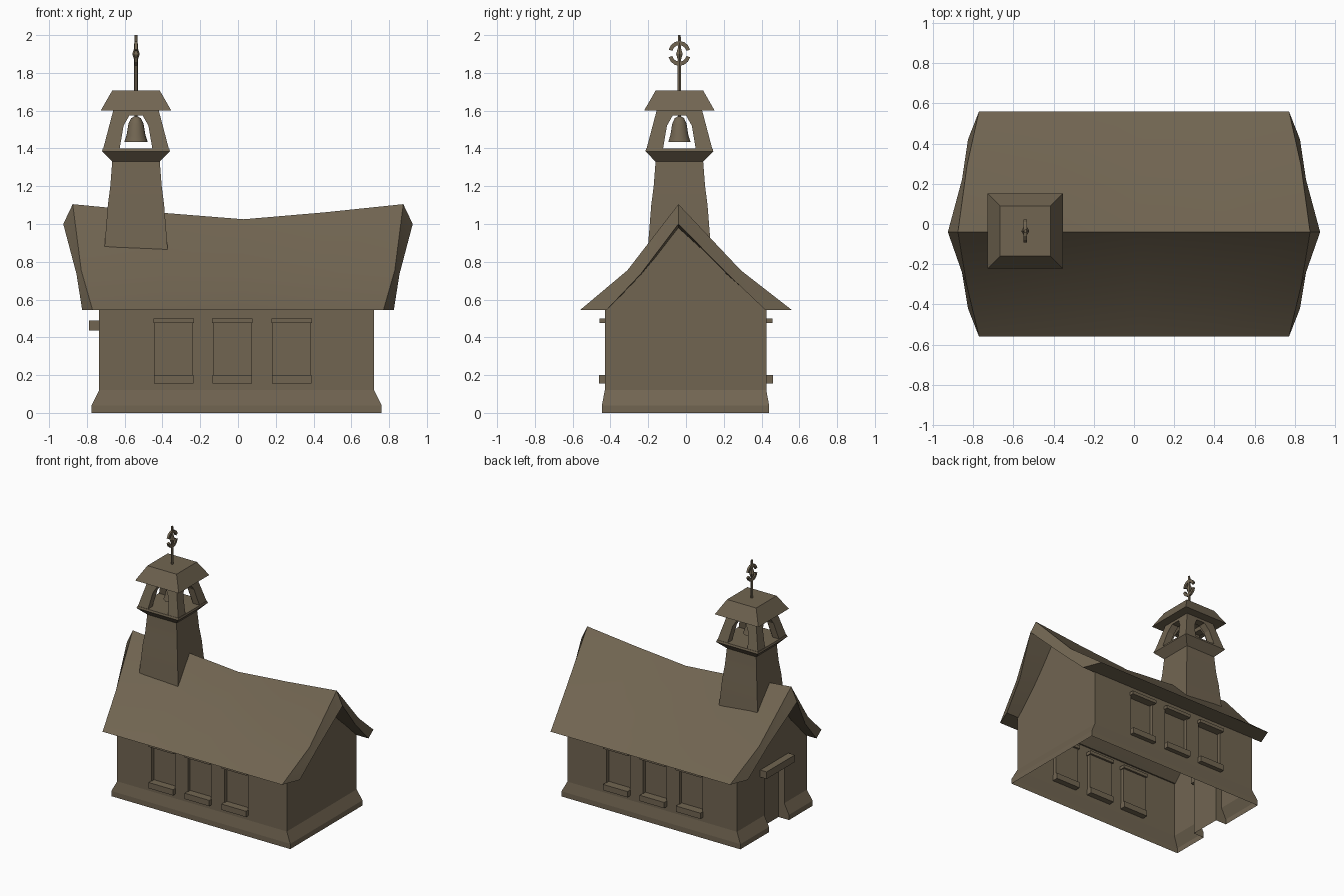
import bpy, bmesh, math
from mathutils import Matrix, Vector

if "Cube" in bpy.data.objects:
    bpy.data.objects.remove(bpy.data.objects["Cube"])

mat = bpy.data.materials.new("weathered_wood")
mat.diffuse_color = (0.165, 0.13, 0.083, 1)
mat.use_nodes = True
mat.node_tree.nodes["Principled BSDF"].inputs["Base Color"].default_value = mat.diffuse_color
CX, CY = -0.54, -0.035          # tower axis


def make(name, bm, smooth=0):
    bmesh.ops.recalc_face_normals(bm, faces=bm.faces)
    me = bpy.data.meshes.new(name)
    bm.to_mesh(me)
    bm.free()
    me.materials.append(mat)
    ob = bpy.data.objects.new(name, me)
    bpy.context.collection.objects.link(ob)
    if smooth:
        bpy.ops.object.select_all(action='DESELECT')
        ob.select_set(True)
        bpy.context.view_layer.objects.active = ob
        bpy.ops.object.shade_smooth_by_angle(angle=math.radians(smooth))
    return ob


def add_box(bm, x0, x1, y0, y1, z0, z1):
    m = Matrix.Translation(((x0 + x1) / 2, (y0 + y1) / 2, (z0 + z1) / 2)) @ \
        Matrix.Diagonal((x1 - x0, y1 - y0, z1 - z0, 1))
    bmesh.ops.create_cube(bm, size=1, matrix=m)


def loft(bm, rings, closed=True, cap0=False, cap1=False):
    rows = [[bm.verts.new(p) for p in r] for r in rings]
    n = len(rows[0])
    for a, b in zip(rows, rows[1:]):
        for i in range(n if closed else n - 1):
            j = (i + 1) % n
            bm.faces.new((a[i], a[j], b[j], b[i]))
    if cap0:
        bm.faces.new(rows[0])
    if cap1:
        bm.faces.new(rows[-1])


def squares(prof):
    return [[(CX + sx * h, CY + sy * h, z) for sx, sy in ((-1, -1), (1, -1), (1, 1), (-1, 1))]
            for h, z in prof]


def lathe(prof, n):
    return [[(CX + r * math.cos(2 * math.pi * i / n), CY + r * math.sin(2 * math.pi * i / n), z)
             for i in range(n)] for r, z in prof]


WINDOWS = (-0.34, -0.03, 0.285)
DY0, DY1 = -0.155, 0.09         # door opening

# walls with gables, window and door recesses cut in
bm = bmesh.new()
gable = [(-0.43, 0.12), (0.425, 0.12), (0.425, 0.555), (-0.04, 0.98), (-0.43, 0.555)]
loft(bm, [[(x, y, z) for y, z in gable] for x in (-0.735, 0.72)], True, True, True)
walls = make("walls", bm)
bm = bmesh.new()
for x in WINDOWS:
    add_box(bm, x - 0.1, x + 0.1, -0.5, -0.4, 0.18, 0.485)
    add_box(bm, x - 0.1, x + 0.1, 0.395, 0.5, 0.18, 0.485)
add_box(bm, -0.85, -0.685, DY0, DY1, 0.0, 0.45)
cutter = make("recess_cutter", bm)
cutter.hide_render = True
mod = walls.modifiers.new("recess", 'BOOLEAN')
mod.operation, mod.solver, mod.object = 'DIFFERENCE', 'EXACT', cutter
dg = bpy.context.evaluated_depsgraph_get()
cut = bpy.data.meshes.new_from_object(walls.evaluated_get(dg))
walls.modifiers.clear()
walls.data = cut
bpy.data.objects.remove(cutter)
bm = bmesh.new()
bm.from_mesh(cut)
bm.normal_update()
hidden = [f for f in bm.faces if (f.normal.z < -0.9 and f.calc_center_median().z < 0.13)
          or (f.normal.z > 0.3 and f.calc_center_median().z > 0.54)]
bmesh.ops.delete(bm, geom=hidden, context='FACES')
bm.to_mesh(cut)
bm.free()

# flared foot, open at the door
bm = bmesh.new()


def foot(x0, x1, y0, y1, z):
    return [(x0, DY0, z), (x0, y0, z), (x1, y0, z), (x1, y1, z), (x0, y1, z), (x0, DY1, z)]


loft(bm, [foot(-0.775, 0.76, -0.445, 0.44, 0), foot(-0.775, 0.76, -0.445, 0.44, 0.04),
          foot(-0.735, 0.72, -0.43, 0.425, 0.12)], closed=False)
make("foot_skirt", bm)

# lower door jambs and door panel
bm = bmesh.new()
loft(bm, [[(xo, DY0, z), (-0.685, DY0, z), (-0.685, DY1, z), (xo, DY1, z)]
          for xo, z in ((-0.775, 0), (-0.775, 0.04), (-0.735, 0.12))], closed=False)
make("door_jambs", bm)
bm = bmesh.new()
add_box(bm, -0.79, -0.70, -0.205, 0.14, 0.435, 0.49)
make("door_lintel", bm)

# window sills and lintels on both long sides
bm = bmesh.new()
for x in WINDOWS:
    for s in (-1, 1):
        for half, out, z0, z1 in ((0.105, 0.46, 0.155, 0.2), (0.108, 0.457, 0.475, 0.5)):
            a, b = sorted((s * 0.385, s * out))
            add_box(bm, x - half, x + half, a, b, z0, z1)
make("window_sills", bm)

# sagging roof: (y, z, end x, sag) around the cross-section
roof = [(-0.56, 0.545, 0.77, 0), (-0.31, 0.755, 0.83, 0.03), (-0.04, 1.105, 0.875, 0.08),
        (0.29, 0.755, 0.83, 0.03), (0.56, 0.545, 0.77, 0), (0.42, 0.545, 0.825, 0),
        (0.22, 0.735, 0.855, 0.03), (-0.04, 1.0, 0.925, 0.075), (-0.24, 0.735, 0.855, 0.03),
        (-0.42, 0.545, 0.825, 0)]
bm = bmesh.new()
loft(bm, [[(t * xe + 0.03 * (1 - abs(t)), y, z - s * (1 - abs(t) ** 1.15))
           for y, z, xe, s in roof] for t in (-1, -0.5, 0, 0.5, 1)])
bm.verts.ensure_lookup_table()
for k in (0, 40):               # end faces as a strip between outer and inner edges
    v = bm.verts[k:k + 10]
    for i in range(4):
        bm.faces.new((v[i], v[i + 1], v[8 - i], v[9 - i]))
make("roof", bm, 30)

# tower shaft with flared top
bm = bmesh.new()
loft(bm, squares([(0.168, 0.86), (0.149, 1.1), (0.136, 1.2), (0.126, 1.33),
                  (0.18, 1.385), (0.176, 1.4)]), cap1=True)
make("tower_shaft", bm, 25)

# belfry: four leaning arched panels
bm = bmesh.new()
arch = [(-0.176, 1.39), (-0.088, 1.39), (-0.066, 1.52), (-0.035, 1.575), (0.035, 1.575),
        (0.066, 1.52), (0.088, 1.39), (0.176, 1.39), (0.118, 1.61), (-0.118, 1.61)]
for k in range(4):
    rot = Matrix.Rotation(k * math.pi / 2, 3, 'Z')
    rings = []
    for t in (0, 0.055):
        rings.append([rot @ Vector((u, -(0.176 - (z - 1.39) * 0.2636 - t), z)) + Vector((CX, CY, 0))
                      for u, z in arch])
    loft(bm, rings, True, True, True)
make("belfry_arches", bm)

# belfry cap
bm = bmesh.new()
loft(bm, squares([(0.187, 1.6), (0.125, 1.708)]), True, True, True)
make("belfry_cap", bm)

# bell
bm = bmesh.new()
loft(bm, lathe([(0.062, 1.435), (0.05, 1.47), (0.04, 1.53), (0.026, 1.56), (0.008, 1.57),
                (0.008, 1.605)], 10), True, True, True)
make("bell", bm, 40)

# finial rod with a central knob
bm = bmesh.new()
loft(bm, lathe([(0.011, 1.7), (0.01, 1.87), (0.02, 1.9), (0.01, 1.93), (0.008, 2.0)], 6),
     True, True, True)
make("finial_rod", bm)

# broken ring around the finial, in the y-z plane
bm = bmesh.new()
for start in (18, 198):
    rings = []
    for i in range(7):
        a = math.radians(start + i * 24)
        rings.append([(CX + dx, CY + r * math.cos(a), 1.903 + r * 1.1 * math.sin(a))
                      for dx, r in ((-0.008, 0.04), (0.008, 0.04), (0.008, 0.06), (-0.008, 0.06))])
    loft(bm, rings, True, True, True)
make("finial_ring", bm)
